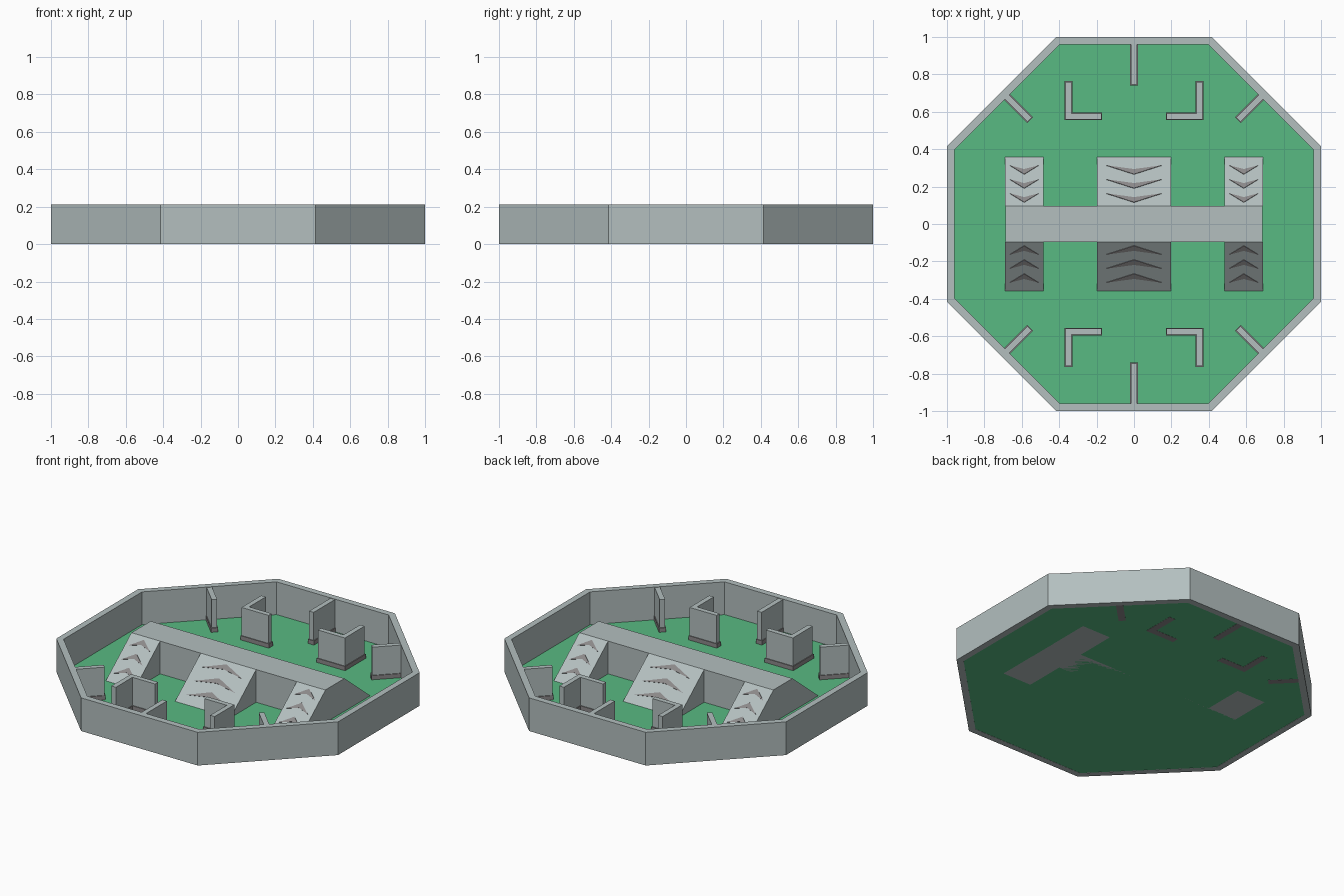
import bpy, bmesh, math
from mathutils import Matrix, Vector

cube = bpy.data.objects.get("Cube")
if cube:
    bpy.data.objects.remove(cube)


def material(name, rgb):
    lin = [(c / 255 / 12.92 if c < 11 else ((c / 255 + 0.055) / 1.055) ** 2.4) for c in rgb]
    m = bpy.data.materials.new(name)
    m.use_nodes = True
    m.diffuse_color = (*lin, 1)
    m.node_tree.nodes["Principled BSDF"].inputs["Base Color"].default_value = (*lin, 1)
    return m


STONE = material("pale_grey", (179, 191, 191))
TRIM = material("mid_grey", (140, 137, 138))
GRASS = material("green", (88, 186, 130))

HEIGHT = 0.213
INNER = 0.96


def finish(name, bm, mat):
    bmesh.ops.recalc_face_normals(bm, faces=bm.faces)
    me = bpy.data.meshes.new(name)
    bm.to_mesh(me)
    bm.free()
    me.materials.append(mat)
    ob = bpy.data.objects.new(name, me)
    bpy.context.collection.objects.link(ob)
    return ob


def prism(name, points, offset, mat):
    """Extrude a closed 3D outline along an offset."""
    bm = bmesh.new()
    face = bm.faces.new([bm.verts.new(p) for p in points])
    ext = bmesh.ops.extrude_face_region(bm, geom=[face])
    new = [v for v in ext["geom"] if isinstance(v, bmesh.types.BMVert)]
    bmesh.ops.translate(bm, verts=new, vec=Vector(offset))
    return finish(name, bm, mat)


def octagon(apothem, z):
    r = apothem / math.cos(math.pi / 8)
    return [Vector((r * math.cos(a), r * math.sin(a), z))
            for a in [math.pi / 8 + k * math.pi / 4 for k in range(8)]]


# Outer wall ring
bm = bmesh.new()
rings = [[bm.verts.new(p) for p in octagon(a, z)]
         for a, z in ((1, 0), (1, HEIGHT), (INNER, HEIGHT), (INNER, 0))]
for i in range(4):
    a, b = rings[i], rings[(i + 1) % 4]
    for k in range(8):
        j = (k + 1) % 8
        bm.faces.new((a[k], a[j], b[j], b[k]))
finish("outer_wall", bm, STONE)

# Arena floor
prism("floor", octagon(INNER, 0.001), (0, 0, 0.002), GRASS)

# Raised bridge
BX, BY, FOOT = 0.688, 0.097, 0.36
prism("bridge", [(-BX, -BY, 0.001), (-BX, BY, 0.001), (-BX, BY, HEIGHT), (-BX, -BY, HEIGHT)],
      (2 * BX, 0, 0), STONE)


# Ramps with chevron plates on both sides of the bridge
def ramp(name, cx, half, side):
    prism(name, [(cx - half, side * y, z) for y, z in
                 ((BY, 0.001), (FOOT, 0.001), (BY, HEIGHT))], (2 * half, 0, 0), STONE)
    w = half * 0.75
    for i in range(3):
        tip = 0.115 + 0.075 * i
        outline = [(0, tip), (w, tip + 0.047), (0, tip + 0.027), (-w, tip + 0.047)]
        pts = [(cx + x, side * y, HEIGHT * (FOOT - y) / (FOOT - BY) + 0.001) for x, y in outline]
        prism(name + "_chevron", pts, (0, side * 0.002, 0.002), TRIM)


for side, label in ((-1, "front"), (1, "back")):
    for cx, half, pos in ((-0.587, 0.102, "right"), (0, 0.197, "middle"), (0.587, 0.102, "left")):
        ramp(f"{label}_{pos}_ramp", cx, half, side)


# Cover walls: a body and a slightly wider skirting
def cover(name, outline, grown, back):
    base = 0 if back else 0.002
    prism(name, [(*p, 0.02) for p in outline], (0, 0, HEIGHT - 0.023), STONE)
    prism(name + "_skirting", [(*p, base) for p in grown], (0, 0, 0.03 - base), TRIM)


def fin(name, angle, start):
    def rect(g):
        rot = Matrix.Rotation(angle, 2)
        w = 0.016 + g
        return [rot @ Vector(p) for p in
                ((start - g, -w), (INNER + 0.005, -w), (INNER + 0.005, w), (start - g, w))]
    cover(name, rect(0), rect(0.005), math.sin(angle) > 0)


def corner(name, sx, sy):
    def ell(g):
        x0, x1, x2 = 0.175 - g, 0.335 - g, 0.367 + g
        y0, y1, y2 = 0.56 - g, 0.592 + g, 0.76 + g
        return [(sx * x, sy * y) for x, y in
                ((x0, y0), (x2, y0), (x2, y2), (x1, y2), (x1, y1), (x0, y1))]
    cover(name, ell(0), ell(0.005), sy > 0)


for sy, label in ((-1, "front"), (1, "back")):
    fin(f"{label}_middle_fin", sy * math.pi / 2, 0.745)
    for sx, pos in ((-1, "right"), (1, "left")):
        fin(f"{label}_{pos}_fin", math.atan2(sy, sx), 0.79)
        corner(f"{label}_{pos}_corner_cover", sx, sy)
